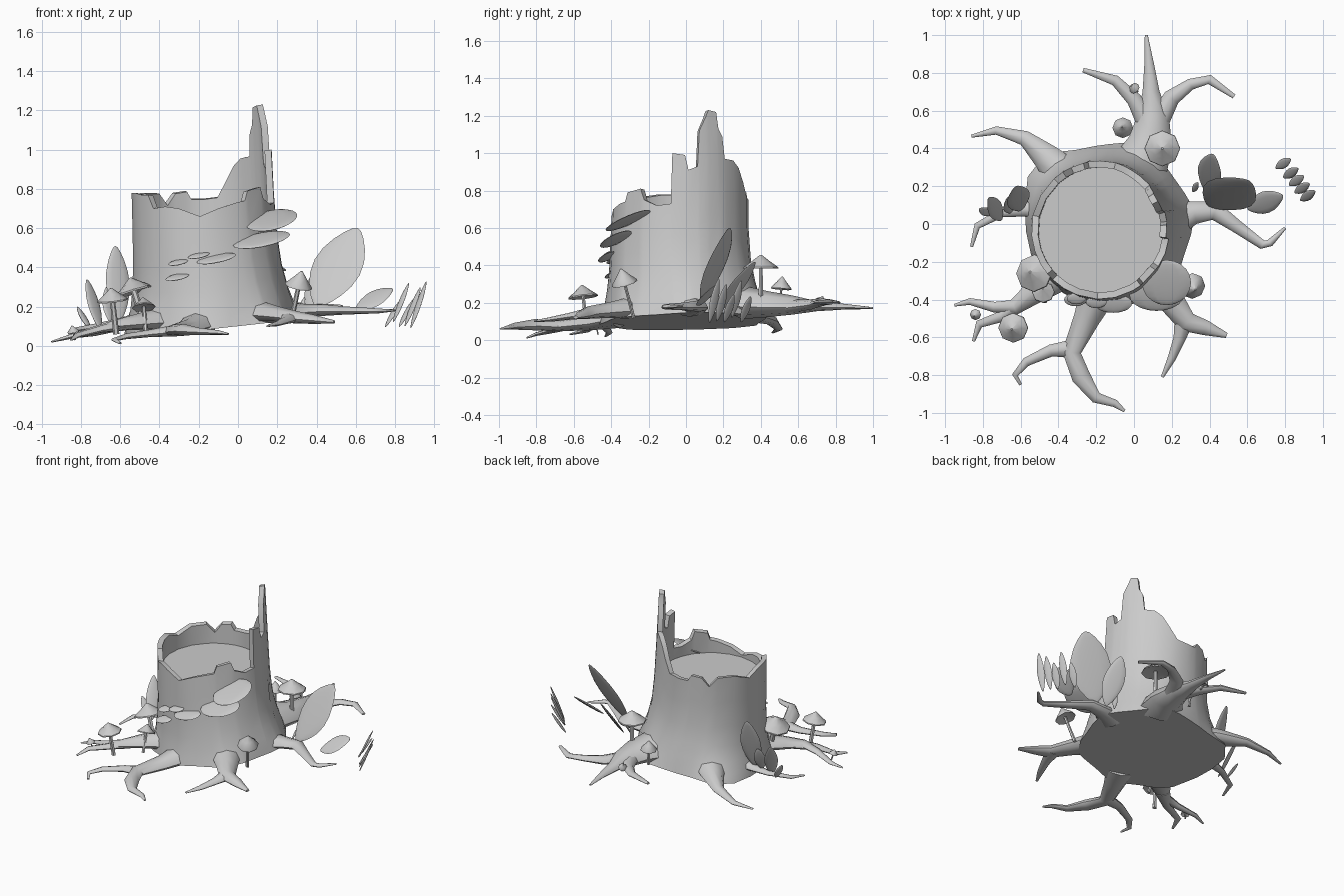
import bpy
import bmesh
from math import cos, sin, pi, radians, exp
from mathutils import Vector

cube = bpy.data.objects.get("Cube")
if cube:
    bpy.data.objects.remove(cube, do_unlink=True)

grey = bpy.data.materials.new("plain_grey")
grey.use_nodes = True
grey.diffuse_color = (0.6, 0.6, 0.6, 1)
grey.node_tree.nodes["Principled BSDF"].inputs["Base Color"].default_value = (0.6, 0.6, 0.6, 1)


def finish(name, bm, angle=40):
    """Turn a bmesh into a named, shaded object."""
    bmesh.ops.recalc_face_normals(bm, faces=bm.faces)
    mesh = bpy.data.meshes.new(name)
    bm.to_mesh(mesh)
    bm.free()
    mesh.materials.append(grey)
    obj = bpy.data.objects.new(name, mesh)
    bpy.context.collection.objects.link(obj)
    bpy.ops.object.select_all(action='DESELECT')
    obj.select_set(True)
    bpy.context.view_layer.objects.active = obj
    bpy.ops.object.shade_smooth_by_angle(angle=radians(angle))


def bridge(bm, lower, upper):
    n = len(lower)
    for i in range(n):
        j = (i + 1) % n
        bm.faces.new((lower[i], lower[j], upper[j], upper[i]))


def tube(name, points, sides=8, belly=0.45):
    """Tapered tube through (x, y, z, radius) points; belly flattens its underside."""
    bm = bmesh.new()
    centres = [Vector(p[:3]) for p in points]
    rings = []
    for i, c in enumerate(centres):
        along = (centres[min(i + 1, len(points) - 1)] - centres[max(i - 1, 0)]).normalized()
        helper = Vector((0, 0, 1)) if abs(along.z) < 0.9 else Vector((0, 1, 0))
        side = along.cross(helper).normalized()
        up = side.cross(along)
        ring = []
        for k in range(sides):
            a = 2 * pi * k / sides
            lift = sin(a) * (0.75 if sin(a) > 0 else belly)
            ring.append(bm.verts.new(c + (side * cos(a) + up * lift) * points[i][3]))
        rings.append(ring)
    for a, b in zip(rings, rings[1:]):
        bridge(bm, a, b)
    bm.faces.new(rings[0])
    bm.faces.new(rings[-1])
    finish(name, bm, 50)


def ellipsoid(name, centre, axis_a, axis_b, thick, point=0):
    """Thin lens with two half-axes; point narrows the ends of axis_b."""
    a, b = Vector(axis_a), Vector(axis_b)
    n = a.cross(b).normalized() * thick
    bm = bmesh.new()
    bmesh.ops.create_uvsphere(bm, u_segments=12, v_segments=10, radius=1)
    for v in bm.verts:
        pinch = 1 - point * v.co.z ** 2
        v.co = Vector(centre) + a * v.co.x * pinch + n * v.co.y + b * v.co.z
    finish(name, bm, 60)


def leaf(name, base, tip, half_width, thick=0.009):
    base, tip = Vector(base), Vector(tip)
    ellipsoid(name, (base + tip) / 2, half_width, (tip - base) / 2, thick, 0.4)


def mushroom(name, foot, top, radius, height):
    """Eight-sided pointed cap on a thin stem."""
    foot, top = Vector(foot), Vector(top)
    tube(name + "_stem", [(*foot, radius * 0.2), (*top, radius * 0.16)], 6, 0.75)
    turn = Vector((0, 0, 1)).rotation_difference(top - foot).to_matrix()
    bm = bmesh.new()
    rings = []
    for r, z in ((0.25, 0.1), (1, -0.12), (0.98, 0), (0.5, 0.5), (0.06, 1)):
        rings.append([bm.verts.new(top + turn @ Vector((r * radius * cos(k * pi / 4),
                      r * radius * sin(k * pi / 4), z * height))) for k in range(8)])
    for a, b in zip(rings, rings[1:]):
        bridge(bm, a, b)
    bm.faces.new(rings[0])
    bm.faces.new(rings[-1])
    finish(name + "_cap", bm, 35)


# Stump: broken rim as (angle, height), and body as (height, centre x, centre y, radius)
rim = [(-175, .78), (-162, .78), (-150, .77), (-140, .77), (-134, .70), (-122, .71),
       (-110, .70), (-93, .66), (-78, .70), (-62, .73), (-54, .74), (-51, .79), (-36, .81),
       (-32, .75), (-20, .72), (-8, .73), (-7, 1.0), (4, .99), (7, .91), (15, .93),
       (17, 1.12), (23, 1.19), (26, 1.23), (34, 1.22), (36, 1.13), (40, 1.09), (42, .97),
       (53, .96), (61, .92), (69, .84), (77, .76), (90, .75), (100, .75), (104, .79),
       (115, .78), (123, .72), (132, .78), (150, .78), (168, .74)]
body = [(.05, -.125, .0, .43), (.2, -.13, -.01, .41), (.35, -.15, -.025, .385),
        (.5, -.165, -.035, .37), (.75, -.18, -.03, .365), (1.25, -.18, -.03, .34)]
# Root flares as (angle, amount)
flares = [(65, .06), (140, .1), (172, .03), (215, .04), (262, .04), (312, .06), (8, .05)]


def wall(angle, z, inset=0):
    """Point on the stump wall, flared toward each root near the ground."""
    for low, high in zip(body, body[1:]):
        if z <= high[0]:
            break
    t = (z - low[0]) / (high[0] - low[0])
    cx, cy, r = (low[i] + (high[i] - low[i]) * t for i in (1, 2, 3))
    for root, amount in flares:
        gap = (angle - root + 180) % 360 - 180
        r += amount * exp(-(gap / 17) ** 2) * exp(-max(z - 0.1, 0) / 0.1)
    a = radians(angle)
    return Vector((cx + (r - inset) * cos(a), cy + (r - inset) * sin(a), z))


bm = bmesh.new()
rings = []
for f in (0, 0.08, 0.18, 0.32, 0.5, 0.75, 1):
    ring = []
    for angle, top in rim:
        foot = wall(angle, 0.1)
        ground = 0.1 + 0.1 * (foot.x + 0.13) + 0.03 * foot.y
        ring.append(bm.verts.new(wall(angle, ground + (top - ground) * f)))
    rings.append(ring)
rings.append([bm.verts.new(wall(a, h - 0.005, 0.035)) for a, h in rim])
rings.append([bm.verts.new(wall(a, 0.64, 0.035)) for a, h in rim])
for a, b in zip(rings, rings[1:]):
    bridge(bm, a, b)
bm.faces.new(rings[0])
bm.faces.new(rings[-1])
finish("stump", bm, 40)

# Roots
tube("back_root", [(.03, .3, .18, .15), (.09, .44, .175, .115), (.1, .57, .175, .085),
                   (.09, .7, .175, .045), (.08, .85, .175, .025), (.065, 1, .17, .008)])
tube("back_root_left", [(.13, .55, .17, .06), (.2, .67, .185, .045), (.3, .74, .2, .03),
                        (.4, .765, .2, .025), (.53, .675, .2, .012)])
tube("back_root_right", [(.08, .52, .18, .06), (0, .66, .185, .04), (-.1, .76, .2, .028),
                         (-.27, .815, .2, .012)])
tube("back_right_root", [(-.36, .24, .15, .11), (-.46, .35, .13, .075), (-.58, .455, .1, .04),
                         (-.73, .495, .06, .022), (-.86, .465, .04, .008)])
tube("right_root", [(-.44, .06, .14, .08), (-.57, .08, .12, .04), (-.7, .06, .1, .025),
                    (-.83, -.01, .08, .018), (-.86, -.12, .06, .008)])
tube("front_right_root", [(-.4, -.26, .12, .1), (-.53, -.36, .11, .065), (-.63, -.44, .1, .04),
                          (-.74, -.44, .075, .028), (-.87, -.41, .04, .018),
                          (-.95, -.43, .02, .007)])
tube("front_right_fork", [(-.58, -.4, .1, .05), (-.7, -.49, .08, .03),
                          (-.82, -.53, .05, .022), (-.85, -.62, .03, .008)])
tube("front_root", [(-.19, -.36, .11, .1), (-.25, -.5, .085, .07), (-.33, -.68, .07, .05),
                    (-.28, -.81, .075, .05), (-.2, -.92, .07, .03), (-.1, -.95, .065, .02),
                    (-.05, -.99, .06, .008)])
tube("front_root_fork", [(-.32, -.66, .07, .05), (-.44, -.67, .06, .032), (-.57, -.73, .045, .024),
                         (-.63, -.8, .03, .016), (-.6, -.85, .012, .008)])
tube("front_left_root", [(.1, -.28, .16, .1), (.2, -.41, .15, .07), (.28, -.52, .14, .055),
                         (.38, -.55, .13, .04), (.49, -.59, .12, .014)])
tube("front_left_fork", [(.27, -.49, .14, .055), (.24, -.61, .125, .032),
                         (.2, -.71, .11, .022), (.15, -.81, .1, .008)])
tube("left_root", [(.2, .02, .17, .1), (.32, .06, .17, .06), (.43, .07, .175, .05),
                   (.54, -.01, .175, .035), (.68, -.11, .175, .024), (.72, -.1, .175, .02),
                   (.8, -.02, .18, .008)])

# Broad leaves on the left side
leaf("tall_leaf", (.4, .09, .2), (.61, .23, .6), (-.115, .065, .04))
leaf("middle_leaf", (.38, .17, .15), (.42, .37, .42), (.06, -.035, .01))
leaf("low_leaf", (.6, .08, .19), (.79, .15, .29), (-.02, .055, .035))
# Small blades on the left side: centre and half height
for x, y, z, h in [(.79, .32, .165, .07), (.83, .27, .22, .1), (.86, .23, .17, .075),
                   (.89, .19, .2, .1), (.92, .15, .21, .12)]:
    leaf("left_blade", (x - .04, y - .025, z - h), (x + .04, y + .025, z + h),
         (.013, -.022, 0), 0.006)
leaf("left_root_blade", (.31, .17, .15), (.34, .22, .25), (.012, -.012, 0), 0.006)

# Leaves on the right side
leaf("right_tall_leaf", (-.6, .07, .13), (-.625, .2, .51), (.06, .03, 0))
leaf("right_second_leaf", (-.65, .06, .12), (-.67, .14, .3), (.03, .025, 0))
leaf("right_narrow_leaf", (-.7, .02, .08), (-.77, .14, .34), (.03, .035, 0))
leaf("right_small_leaf", (-.75, .05, .08), (-.82, .08, .2), (.015, .02, 0))

# Mushrooms: foot, cap base, cap radius, cap height
mushroom("right_mushroom", (-.47, -.28, .08), (-.53, -.26, .28), .1, .07)
mushroom("front_right_mushroom", (-.62, -.53, .06), (-.64, -.55, .235), .08, .06)
mushroom("tilted_mushroom", (-.47, -.41, .07), (-.48, -.36, .2), .06, .05)
mushroom("tiny_right_mushroom", (-.83, -.47, .03), (-.84, -.48, .075), .03, .03)
mushroom("front_left_mushroom", (.27, -.28, .12), (.31, -.33, .31), .07, .075)
mushroom("back_mushroom", (.15, .4, .16), (.15, .4, .39), .095, .065)
mushroom("back_small_mushroom", (-.05, .5, .16), (-.06, .51, .28), .055, .06)
mushroom("tiny_back_mushroom", (.02, .7, .17), (0, .72, .21), .03, .03)

# Shelf fungi climbing the front: centre, half width and half depth
for x, y, z, w, d in [(.172, -.31, .64, .13, .12), (.12, -.375, .54, .145, .085),
                      (-.11, -.42, .445, .1, .05), (-.2, -.415, .46, .055, .03),
                      (-.305, -.395, .425, .05, .03), (-.31, -.4, .35, .06, .035)]:
    ellipsoid("shelf_fungus", (x, y, z), (w, 0, .19 * w), (0, d, .42 * d), .05 * w + .005)
